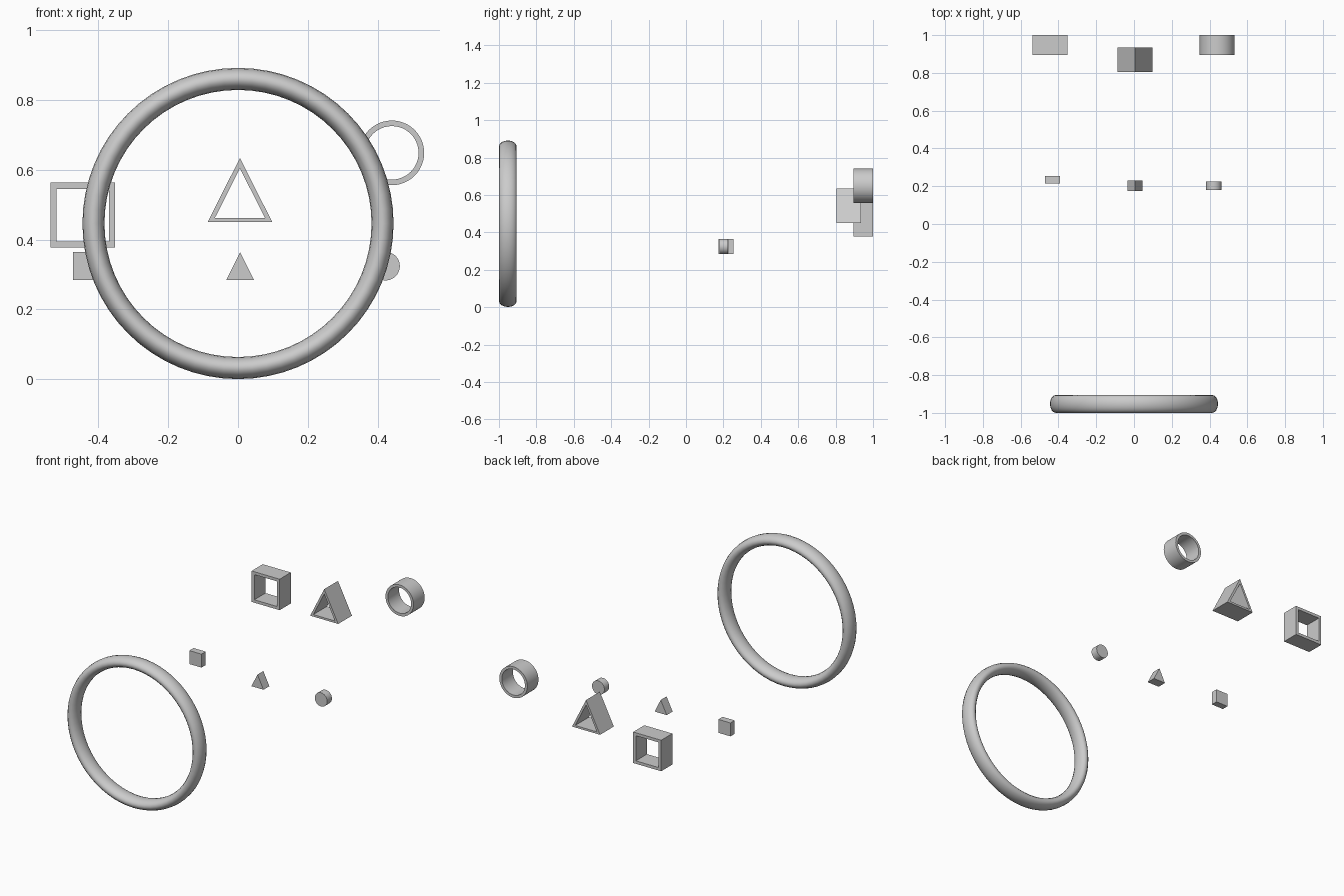
import bpy, bmesh, math

if "Cube" in bpy.data.objects:
    bpy.data.objects.remove(bpy.data.objects["Cube"])


def loop_points(sides, cx, cz, r):
    """Circle outline in the XZ plane."""
    return [(cx + r * math.cos(2 * math.pi * i / sides),
             cz + r * math.sin(2 * math.pi * i / sides)) for i in range(sides)]


def square_points(cx, cz, h):
    return [(cx - h, cz - h), (cx + h, cz - h), (cx + h, cz + h), (cx - h, cz + h)]


def prism(name, outer, y0, y1, inner=None, smooth=False):
    """Extrude an outline along y; with an inner outline it becomes an open frame."""
    bm = bmesh.new()
    n = len(outer)
    ring = lambda pts, y: [bm.verts.new((x, y, z)) for x, z in pts]
    of, ob = ring(outer, y0), ring(outer, y1)

    def bridge(a, b):
        for i in range(n):
            j = (i + 1) % n
            bm.faces.new((a[i], a[j], b[j], b[i]))

    bridge(of, ob)
    if inner:
        inf, inb = ring(inner, y0), ring(inner, y1)
        bridge(inf, of)
        bridge(ob, inb)
        bridge(inb, inf)
    else:
        bm.faces.new(of)
        bm.faces.new(ob[::-1])
    bmesh.ops.recalc_face_normals(bm, faces=bm.faces)
    mesh = bpy.data.meshes.new(name)
    bm.to_mesh(mesh)
    bm.free()
    obj = bpy.data.objects.new(name, mesh)
    bpy.context.collection.objects.link(obj)
    if smooth:
        mesh.shade_smooth()
        mesh.set_sharp_from_angle(angle=math.radians(30))
    return obj


# large hoop at the front, oval cross-section deeper than it is thick
bpy.ops.mesh.primitive_torus_add(major_segments=64, minor_segments=16,
                                 major_radius=0.4135, minor_radius=0.0315,
                                 location=(0, -0.9525, 0.446),
                                 rotation=(math.pi / 2, 0, 0))
hoop = bpy.context.object
hoop.name = "large_hoop"
hoop.scale = (1, 1, 1.5)
bpy.ops.object.shade_smooth()

# open frames at the back
prism("square_frame", square_points(-0.444, 0.47, 0.0925), 0.895, 1.0,
      square_points(-0.444, 0.47, 0.075))
prism("triangle_frame", [(-0.087, 0.45), (0.098, 0.45), (0.0055, 0.633)], 0.805, 0.935,
      [(-0.066, 0.462), (0.077, 0.462), (0.0055, 0.604)])
prism("round_frame", loop_points(48, 0.44, 0.648, 0.0925), 0.895, 1.0,
      loop_points(48, 0.44, 0.648, 0.0765), True)

# small solid pieces matching the frames
prism("square_block", square_points(-0.432, 0.324, 0.04), 0.215, 0.255)
prism("triangle_block", [(-0.034, 0.284), (0.046, 0.284), (0.006, 0.364)], 0.175, 0.23)
prism("round_block", loop_points(32, 0.422, 0.324, 0.041), 0.18, 0.225, smooth=True)
